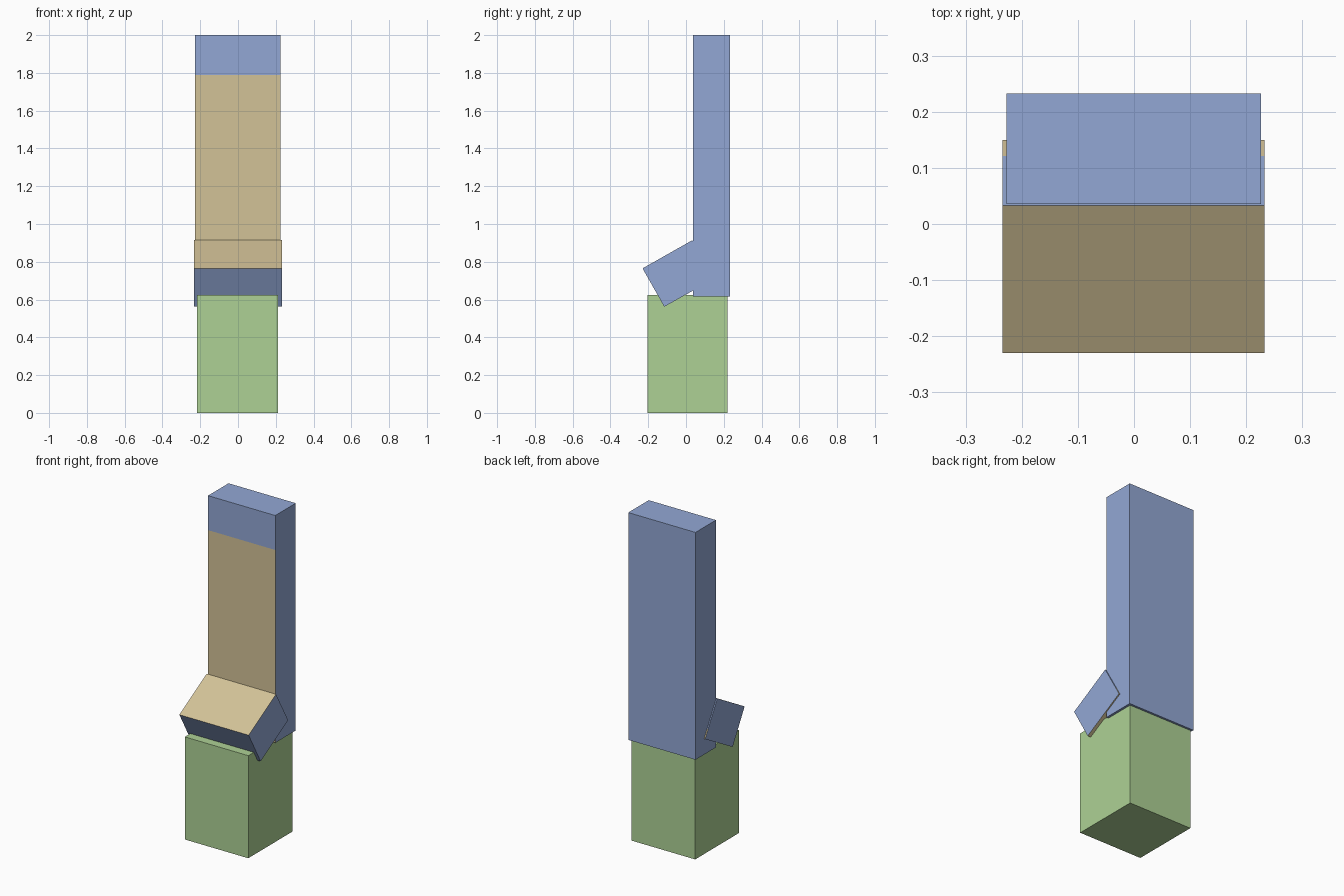
import bpy

if "Cube" in bpy.data.objects:
    bpy.data.objects.remove(bpy.data.objects["Cube"])


def material(name, color):
    mat = bpy.data.materials.new(name)
    mat.diffuse_color = (*color, 1)
    mat.use_nodes = True
    mat.node_tree.nodes["Principled BSDF"].inputs["Base Color"].default_value = mat.diffuse_color
    return mat


BLUE = material("blue_panel", (0.29, 0.39, 0.66))
TAN = material("tan_face", (0.65, 0.54, 0.31))
GREEN = material("green_base", (0.42, 0.64, 0.30))


def prism(name, profile, x0, x1, mats, tan_edges=()):
    """Extrude a counter-clockwise (y, z) profile along x; listed edges get the second material."""
    n = len(profile)
    verts = [(x, y, z) for x in (x0, x1) for y, z in profile]
    faces = [(i, i + n, (i + 1) % n + n, (i + 1) % n) for i in range(n)]
    faces = [f[::-1] for f in faces]
    faces += [tuple(reversed(range(n))), tuple(range(n, 2 * n))]
    mesh = bpy.data.meshes.new(name)
    mesh.from_pydata(verts, [], faces)
    for mat in mats:
        mesh.materials.append(mat)
    for i in tan_edges:
        mesh.polygons[i].material_index = 1
    obj = bpy.data.objects.new(name, mesh)
    bpy.context.collection.objects.link(obj)
    return obj


# Pedestal
prism("base", [(-0.204, 0), (0.22, 0), (0.22, 0.625), (-0.204, 0.625)],
      -0.216, 0.212, [GREEN])

# Tall back slab, tan below the header on its front
prism("upright_back",
      [(0.036, 0.615), (0.233, 0.615), (0.233, 2.0), (0.036, 2.0), (0.036, 1.79)],
      -0.227, 0.226, [BLUE, TAN], tan_edges=(4,))

# Tilted console, tan on top, underside and the lower strip of its back
prism("tilted_console",
      [(-0.115, 0.562), (0.150, 0.711), (0.121, 0.762), (0.033, 0.914), (-0.23, 0.765)],
      -0.234, 0.233, [BLUE, TAN], tan_edges=(0, 1, 3))
